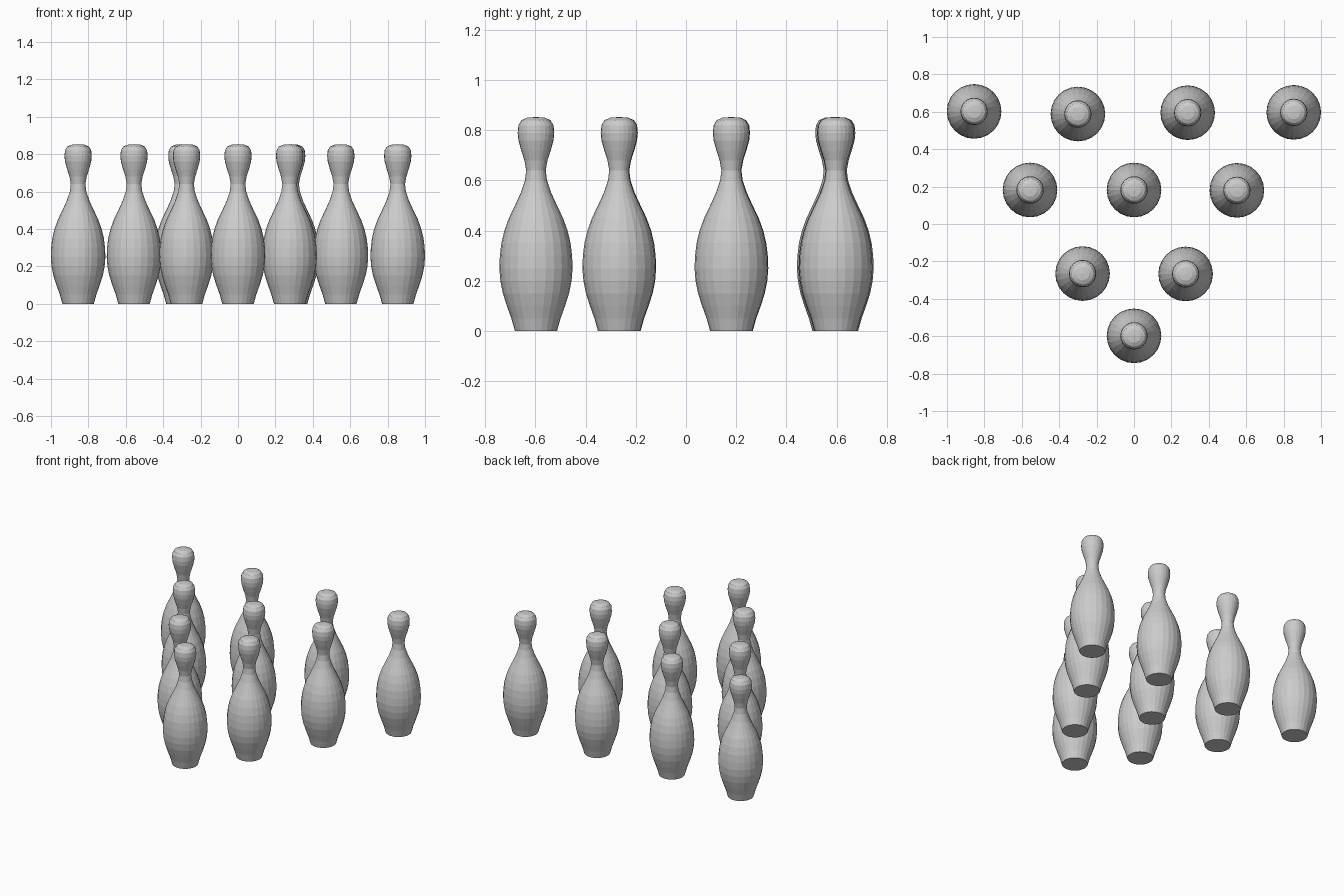
import bpy
import bmesh
from math import cos, sin, tau

cube = bpy.data.objects.get("Cube")
if cube:
    bpy.data.objects.remove(cube, do_unlink=True)

SIDES = 24

# Pin outline as (radius, height), from base to crown
PROFILE = [
    (0.084, 0.0), (0.098, 0.05), (0.116, 0.1), (0.132, 0.15), (0.142, 0.2),
    (0.146, 0.25), (0.144, 0.3), (0.138, 0.35), (0.126, 0.4), (0.108, 0.45),
    (0.084, 0.5), (0.061, 0.55), (0.044, 0.6), (0.039, 0.64), (0.046, 0.68),
    (0.059, 0.72), (0.07, 0.76), (0.073, 0.79), (0.07, 0.82), (0.058, 0.84),
    (0.036, 0.85),
]
TOP = 0.853


def make_pin_mesh():
    """Lathe the outline into a closed pin with a flat base."""
    bm = bmesh.new()
    rings = [
        [bm.verts.new((r * cos(tau * i / SIDES), r * sin(tau * i / SIDES), z))
         for i in range(SIDES)]
        for r, z in PROFILE
    ]
    crown = bm.verts.new((0, 0, TOP))
    for i in range(SIDES):
        j = (i + 1) % SIDES
        for low, high in zip(rings, rings[1:]):
            bm.faces.new((low[i], low[j], high[j], high[i]))
        bm.faces.new((rings[-1][i], rings[-1][j], crown))
    bm.faces.new(rings[0][::-1])
    mesh = bpy.data.meshes.new("bowling_pin")
    bm.to_mesh(mesh)
    bm.free()
    return mesh


# Triangle of ten pins, slightly irregular as if set by hand
ROWS = {
    "front": [(0, -0.598)],
    "second": [(-0.275, -0.265), (0.276, -0.267)],
    "third": [(-0.556, 0.182), (0, 0.182), (0.55, 0.18)],
    "back": [(-0.855, 0.602), (-0.3, 0.588), (0.287, 0.595), (0.854, 0.597)],
}

pin_mesh = make_pin_mesh()
for row, spots in ROWS.items():
    for number, (x, y) in enumerate(spots, 1):
        pin = bpy.data.objects.new(f"{row}_row_pin_{number}", pin_mesh)
        pin.location = (x, y, 0)
        bpy.context.collection.objects.link(pin)
